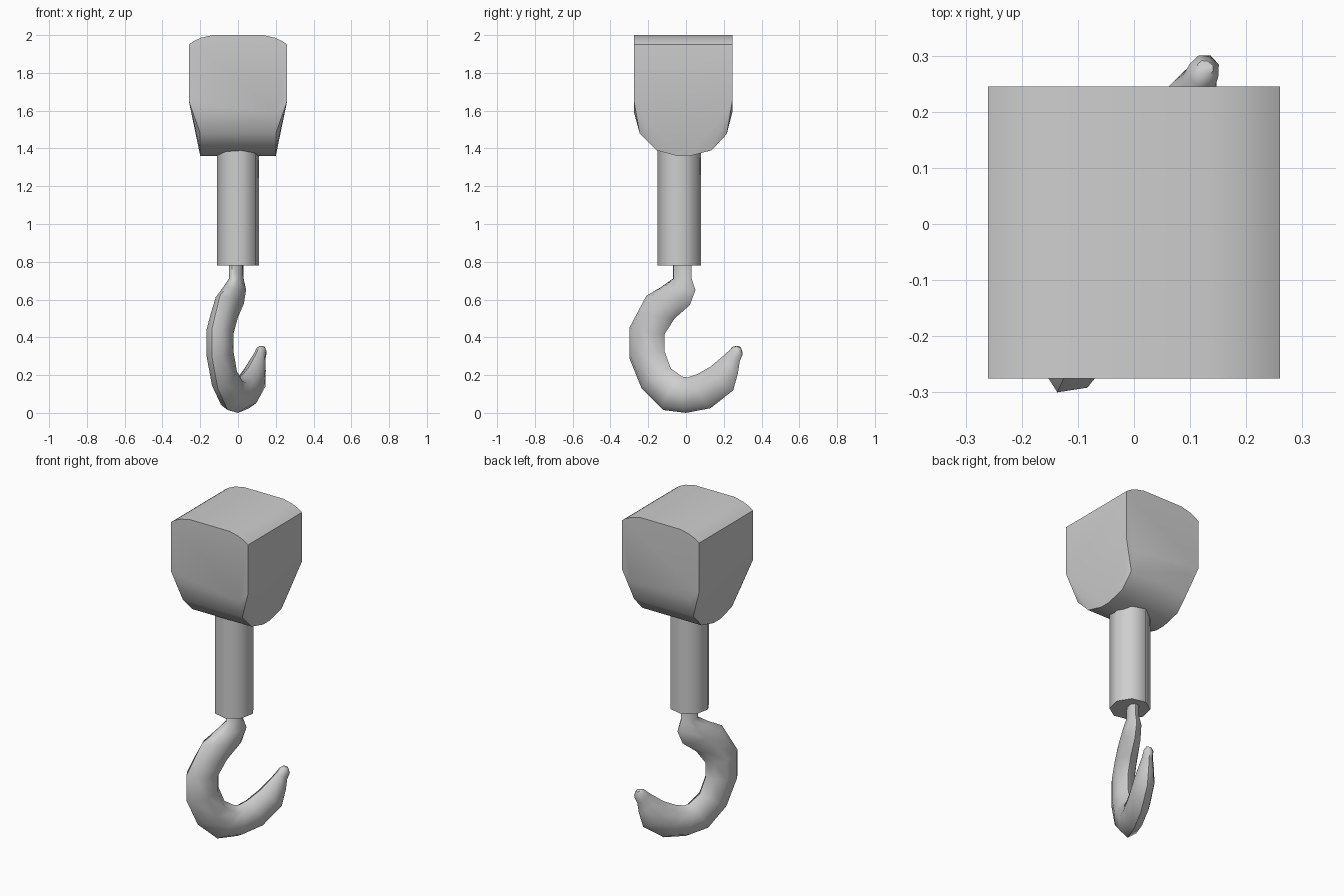
import bpy, bmesh, math
from mathutils import Vector

cube = bpy.data.objects.get("Cube")
if cube:
    bpy.data.objects.remove(cube, do_unlink=True)

grey = bpy.data.materials.new("plain_grey")
grey.use_nodes = True
grey.diffuse_color = (0.62, 0.62, 0.62, 1)
grey.node_tree.nodes["Principled BSDF"].inputs["Base Color"].default_value = (0.62, 0.62, 0.62, 1)


def finish(name, bm, angle):
    bmesh.ops.recalc_face_normals(bm, faces=bm.faces)
    mesh = bpy.data.meshes.new(name)
    bm.to_mesh(mesh)
    bm.free()
    obj = bpy.data.objects.new(name, mesh)
    bpy.context.collection.objects.link(obj)
    mesh.materials.append(grey)
    bpy.ops.object.select_all(action="DESELECT")
    obj.select_set(True)
    bpy.context.view_layer.objects.active = obj
    bpy.ops.object.shade_smooth_by_angle(angle=math.radians(angle))
    return obj


def loft(bm, rings):
    for a, b in zip(rings, rings[1:]):
        for i in range(len(a)):
            j = (i + 1) % len(a)
            bm.faces.new((a[i], a[j], b[j], b[i]))
    bm.faces.new(rings[0])
    bm.faces.new(rings[-1])


# Block: rounded top running front to back, rounded belly running side to side
bm = bmesh.new()
half_top = [(0.26, 1.65), (0.26, 1.95), (0.235, 1.968), (0.195, 1.986), (0.135, 2.0)]
top = half_top + [(-x, z) for x, z in reversed(half_top)]
front = [bm.verts.new((x, -0.275, z)) for x, z in top]
back = [bm.verts.new((x, 0.245, z)) for x, z in top]
belly = [(-0.275, 1.59), (-0.245, 1.48), (-0.155, 1.39), (-0.045, 1.36),
         (0.02, 1.36), (0.135, 1.39), (0.215, 1.475), (0.245, 1.59)]
right = [bm.verts.new((-0.2, y, z)) for y, z in belly]
left = [bm.verts.new((0.2, y, z)) for y, z in belly]
for i in range(len(top) - 1):
    bm.faces.new((front[i], front[i + 1], back[i + 1], back[i]))
for i in range(len(belly) - 1):
    bm.faces.new((left[i], left[i + 1], right[i + 1], right[i]))
bm.faces.new(front + [right[0], left[0]])
bm.faces.new(back + [right[-1], left[-1]])
for edge, f, b in ((left, front[0], back[0]), (right, front[-1], back[-1])):
    for i in range(3):
        bm.faces.new((f, edge[i], edge[i + 1]))
        bm.faces.new((b, edge[-1 - i], edge[-2 - i]))
    bm.faces.new((f, edge[3], edge[4], b))
finish("block", bm, 40)

# Shank: eight-sided sleeve below the block
bm = bmesh.new()
rings = []
for z in (0.78, 1.45):
    angles = [math.radians(45 * i + 10) for i in range(8)]
    rings.append([bm.verts.new((0.112 * math.cos(a), -0.036 + 0.116 * math.sin(a), z)) for a in angles])
loft(bm, rings)
finish("shank", bm, 50)

# Hook: oval sections between outer and inner edge points, in a turned plane
# each entry: outer y, outer z, inner y, inner z, half thickness
sections = [
    (-0.07, 0.82, 0.03, 0.82, 0.035), (-0.07, 0.71, 0.03, 0.71, 0.036),
    (-0.13, 0.667, 0.05, 0.65, 0.05), (-0.21, 0.62, 0.02, 0.57, 0.058),
    (-0.255, 0.535, -0.06, 0.5, 0.062), (-0.3, 0.45, -0.115, 0.415, 0.064),
    (-0.3, 0.29, -0.115, 0.33, 0.064), (-0.235, 0.13, -0.08, 0.235, 0.064),
    (-0.12, 0.015, -0.02, 0.192, 0.064), (0.0, 0.0, 0.01, 0.188, 0.065),
    (0.13, 0.025, 0.06, 0.205, 0.065), (0.25, 0.12, 0.13, 0.245, 0.06),
    (0.275, 0.21, 0.195, 0.3, 0.042), (0.285, 0.275, 0.225, 0.327, 0.03),
    (0.3, 0.31, 0.247, 0.35, 0.028), (0.29, 0.345, 0.268, 0.355, 0.015),
]
turn = math.radians(24.5)
along = Vector((math.tan(turn), 1, 0))
across = Vector((math.cos(turn), -math.sin(turn), 0))
up = Vector((0, 0, 1))
bm = bmesh.new()
rings = []
for y0, z0, y1, z1, half in sections:
    outer, inner = along * y0 + up * z0, along * y1 + up * z1
    mid, arm = (outer + inner) / 2, (outer - inner) / 2
    rings.append([bm.verts.new(mid + arm * math.cos(a) + across * half * math.sin(a))
                  for a in (math.tau * i / 8 for i in range(8))])
loft(bm, rings)
finish("hook", bm, 50)
